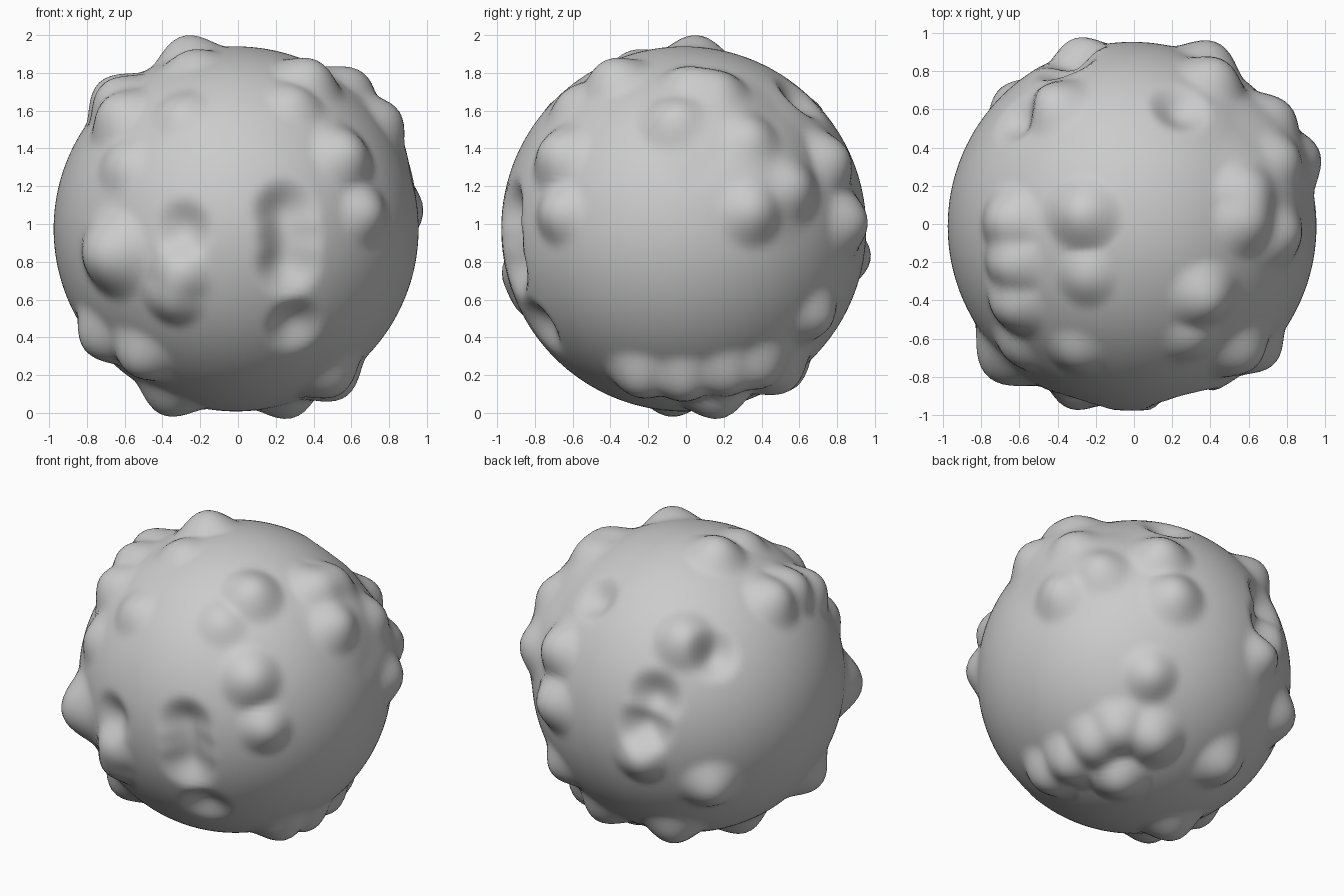
import bpy, bmesh
from math import radians, sin, cos
from mathutils import Vector

if "Cube" in bpy.data.objects:
    bpy.data.objects.remove(bpy.data.objects["Cube"])

CENTRE = Vector((-0.01, -0.012, 0.974))
RADIUS = 0.966


def spots(width, height, *places):
    """Round spots of one size, placed by longitude and latitude in degrees."""
    out = []
    for lon, lat in places:
        a, b = radians(lon), radians(lat)
        out.append((Vector((cos(a) * cos(b), sin(a) * cos(b), sin(b))), width, height))
    return out


# Raised lumps: large, medium (by region), small
lumps = spots(.28, .135, (-134, -8))
lumps += spots(.45, .06, (12, 38), (27, 19))
lumps += spots(.23, .095,
               (-160, -37), (-138, -45), (-170, -68),                # lower left
               (178, 47), (-163, 46), (-147, 39), (166, 74),         # upper left
               (-44, 56), (3, 51), (16, 49), (-3, 36), (24, 29),     # upper right
               (22, 6), (37, 13), (-49, 24),                         # right
               (61, 22), (65, 2), (134, -21),                        # back
               (-24, -55), (0, -57), (24, -54),                      # lower right
               (41, -50), (62, -53), (33, -70),
               (123, 38), (116, -52))                                # back left
lumps += spots(.20, .075, (-109, -15), (-112, -22), (-44, 5), (107, -9), (57, -29))
lumps += spots(.19, .045, (-133, 21), (-114, 40), (-62, 45), (-132, 68))

# Hollows pushed inwards
hollows = spots(.21, .10, (-74, 5), (-73, -3), (-73, -11), (112, 16), (109, 5))
hollows += spots(.19, .07, (-107, 0), (-68, -32), (136, 32), (68, 46))


def blend(n, items):
    """Merge overlapping spots into one smooth height."""
    total = 0
    for axis, width, height in items:
        d2 = (n - axis).length_squared / width ** 2
        if d2 < 1:
            total += (height * (1 - d2) ** 2) ** 2.5
    return total ** 0.4


# Lumpy ball
bm = bmesh.new()
bmesh.ops.create_uvsphere(bm, u_segments=192, v_segments=96, radius=1)
for v in bm.verts:
    n = v.co.normalized()
    v.co = CENTRE + n * (RADIUS + blend(n, lumps) - blend(n, hollows))
for f in bm.faces:
    f.smooth = True
mesh = bpy.data.meshes.new("lumpy_ball")
bm.to_mesh(mesh)
bm.free()
ball = bpy.data.objects.new("lumpy_ball", mesh)
bpy.context.collection.objects.link(ball)
